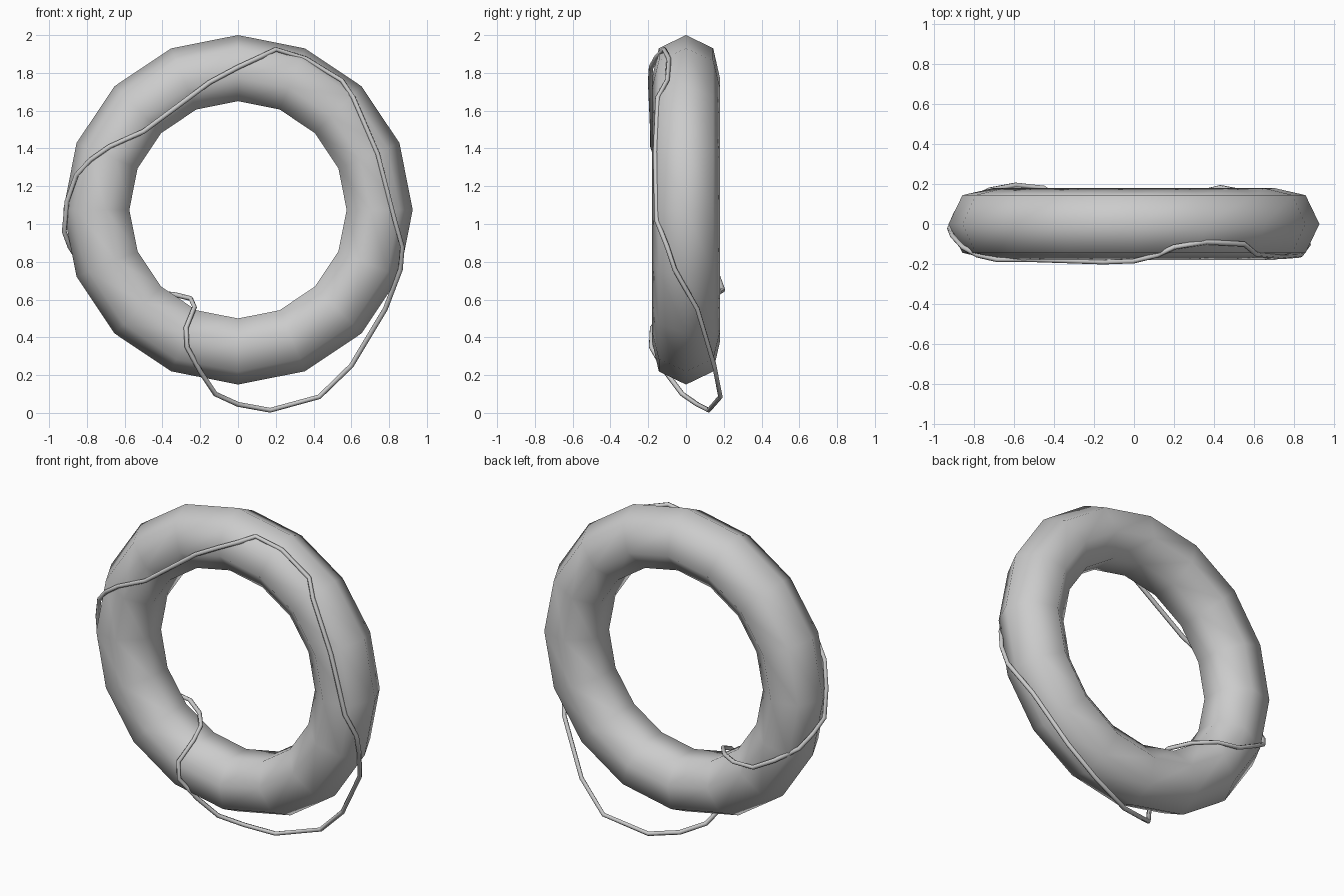
import bpy
import math
from mathutils import Vector

cube = bpy.data.objects.get("Cube")
if cube:
    bpy.data.objects.remove(cube, do_unlink=True)

# Single plain grey
grey = bpy.data.materials.new("light_grey")
grey.use_nodes = True
colour = (0.6, 0.6, 0.6, 1)
grey.diffuse_color = colour
grey.node_tree.nodes["Principled BSDF"].inputs["Base Color"].default_value = colour


def finish(obj, name):
    obj.name = name
    obj.data.materials.clear()
    obj.data.materials.append(grey)
    for poly in obj.data.polygons:
        poly.use_smooth = True


# Float ring: low-poly torus standing upright, a section corner facing outwards
bpy.ops.mesh.primitive_torus_add(
    major_segments=16, minor_segments=7, major_radius=0.741, minor_radius=0.184,
    location=(0, 0, 1.075), rotation=(math.pi / 2, 0, 0))
bpy.ops.object.transform_apply(location=False, rotation=True, scale=False)
finish(bpy.context.object, "float_ring")

# Rope: closed loop wound around the ring, hanging slack below it
path = [
    (-.27, -.185, .35), (-.275, -.18, .45), (-.23, -.1, .56), (-.25, .0, .605),
    (-.33, .1, .625), (-.45, .18, .64), (-.59, .195, .65), (-.72, .17, .72),
    (-.84, .11, .8), (-.89, .05, .88), (-.92, -.02, .96), (-.905, -.06, 1.12),
    (-.855, -.115, 1.26), (-.78, -.155, 1.34), (-.68, -.178, 1.41),
    (-.5, -.178, 1.49), (-.15, -.19, 1.75), (0, -.185, 1.83), (.12, -.155, 1.885),
    (.2, -.115, 1.925), (.36, -.09, 1.875), (.55, -.1, 1.76), (.61, -.15, 1.67),
    (.74, -.162, 1.37), (.83, -.155, 1.02), (.87, -.1, .88), (.86, -.06, .76),
    (.78, .06, .55), (.6, .15, .25), (.43, .182, .085), (.17, .12, .014),
    (0, .06, .045), (-.12, -.02, .1), (-.2, -.11, .22),
]
curve = bpy.data.curves.new("rope", "CURVE")
curve.dimensions = "3D"
curve.bevel_depth = 0.013
curve.bevel_resolution = 1
spline = curve.splines.new("POLY")
spline.points.add(len(path) - 1)
for point, co in zip(spline.points, path):
    point.co = Vector(co).to_4d()
spline.use_cyclic_u = True
rope = bpy.data.objects.new("rope", curve)
bpy.context.collection.objects.link(rope)
bpy.ops.object.select_all(action="DESELECT")
rope.select_set(True)
bpy.context.view_layer.objects.active = rope
bpy.ops.object.convert(target="MESH")
finish(bpy.context.object, "rope")
